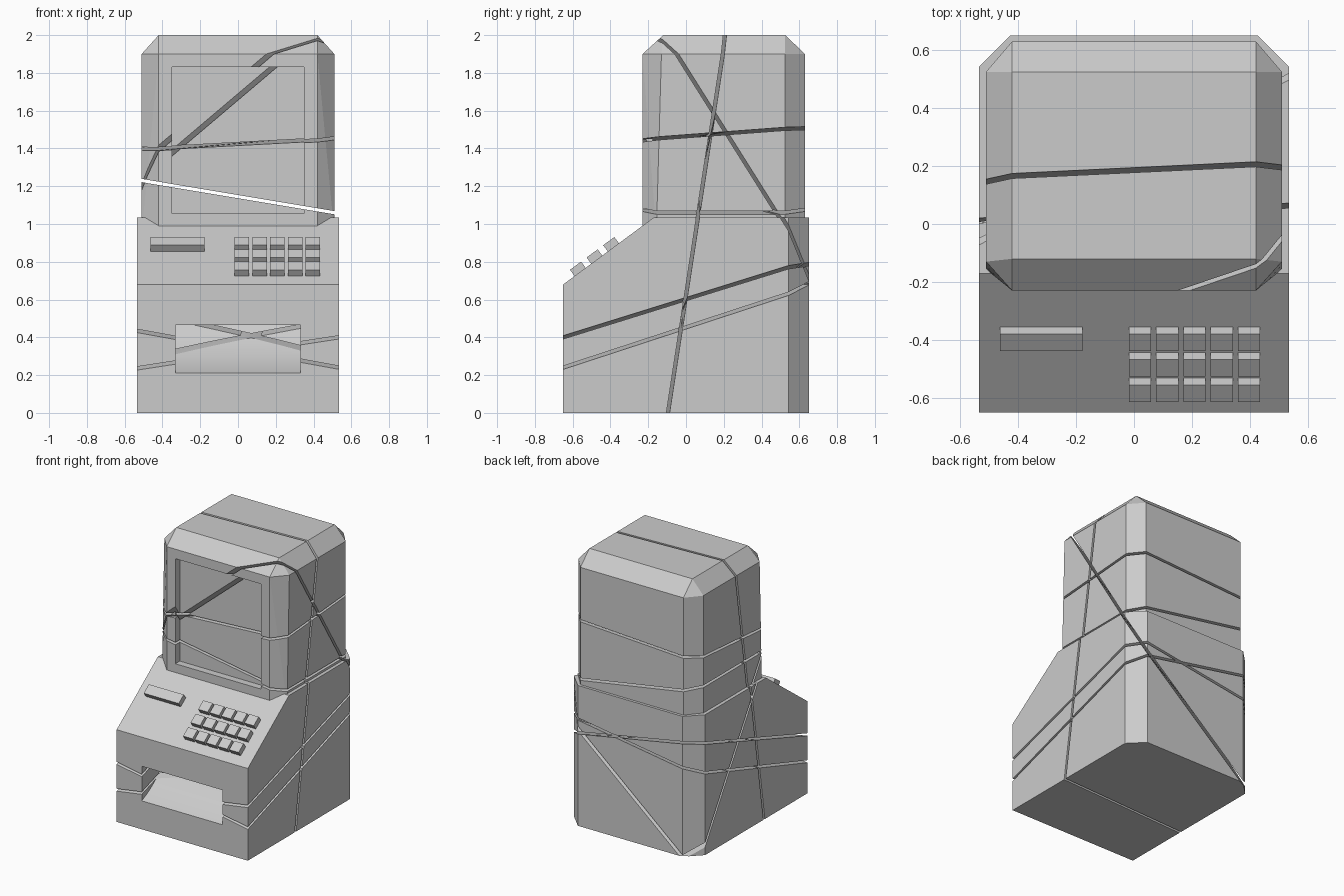
import bpy, bmesh, math
from mathutils import Vector

if "Cube" in bpy.data.objects:
    bpy.data.objects.remove(bpy.data.objects["Cube"])

GAP = 0.017          # width of the slices through the body
HIP = 0.535          # half width of the base
SLOPE = math.atan2(0.355, 0.48)


def make_object(name, bm):
    bmesh.ops.recalc_face_normals(bm, faces=bm.faces)
    mesh = bpy.data.meshes.new(name)
    bm.to_mesh(mesh)
    bm.free()
    ob = bpy.data.objects.new(name, mesh)
    bpy.context.collection.objects.link(ob)
    return ob


def extrude_profile(bm, yz, half):
    """Closed side profile (y, z) extruded across x."""
    face = bm.faces.new([bm.verts.new((-half, y, z)) for y, z in yz])
    new = bmesh.ops.extrude_face_region(bm, geom=[face])["geom"]
    bmesh.ops.translate(bm, vec=(2 * half, 0, 0),
                        verts=[v for v in new if isinstance(v, bmesh.types.BMVert)])


def box(name, lo, hi):
    bm = bmesh.new()
    bmesh.ops.create_cube(bm, size=1)
    lo, hi = Vector(lo), Vector(hi)
    for v in bm.verts:
        v.co = (lo + hi) / 2 + v.co * (hi - lo)
    return make_object(name, bm)


def slab(name, point, normal):
    """Thin tilted sheet used to slice the body."""
    ob = box(name, (-2, -2, -GAP / 2), (2, 2, GAP / 2))
    ob.location = point
    ob.rotation_euler = Vector(normal).to_track_quat('Z', 'Y').to_euler()
    ob.hide_render = True
    return ob


def cut(ob, cutters):
    bpy.context.view_layer.objects.active = ob
    for c in cutters:
        mod = ob.modifiers.new("cut", 'BOOLEAN')
        mod.operation, mod.solver, mod.object = 'DIFFERENCE', 'EXACT', c
        bpy.ops.object.modifier_apply(modifier=mod.name)


# base: side profile with chamfered rear corners
bm = bmesh.new()
extrude_profile(bm, [(-0.65, 0), (-0.65, 0.68), (-0.17, 1.035), (0.65, 1.035), (0.65, 0)], HIP)
rear = [e for e in bm.edges if all(v.co.y > 0.6 for v in e.verts)
        and abs(e.verts[0].co.z - e.verts[1].co.z) > 0.5]
bmesh.ops.bevel(bm, geom=rear, offset=0.108, segments=1, affect='EDGES')
base = make_object("base", bm)

# monitor housing: chamfered block
bm = bmesh.new()
for s in (-1, 1):
    for z, y_front in ((0.95, -0.157), (1.9, -0.13)):
        for x, y in ((0.42, -0.23), (0.51, y_front), (0.51, 0.525), (0.42, 0.63)):
            bm.verts.new((s * x, y, z))
    for y in (-0.12, 0.525):
        bm.verts.new((s * 0.42, y, 2.0))
bmesh.ops.convex_hull(bm, input=bm.verts)
bmesh.ops.dissolve_limit(bm, angle_limit=0.01, verts=bm.verts, edges=bm.edges)
monitor = make_object("monitor", bm)

# recess cutters: screen and curved scoop
screen_cutter = box("screen_cutter", (-0.35, -0.4, 1.055), (0.35, -0.178, 1.83))
p0, p1, p2 = Vector((-0.65, 0.21)), Vector((-0.44, 0.30)), Vector((-0.36, 0.465))
scoop = [(-0.7, 0.21)]
for i in range(13):
    t = i / 12
    scoop.append(tuple(p0 * (1 - t) ** 2 + p1 * 2 * t * (1 - t) + p2 * t * t))
bm = bmesh.new()
extrude_profile(bm, scoop + [(-0.7, 0.465)], 0.33)
scoop_cutter = make_object("scoop_cutter", bm)

# slices: planes z = c + a*x + b*y, and one near-vertical plane
def plane(name, c, a, b):
    return slab(name, (0, 0, c), (-a, -b, 1))

upright = slab("upright_slice", (0, 0.186 - 0.1535, 1), (-0.048, 1, -0.1535))
diagonal = plane("diagonal_slice", 1.39, 0.847, -1.59)
head_low = plane("monitor_low_slice", 1.145, -0.167, 0)
head_mid = plane("monitor_mid_slice", 1.437, 0.054, 0.075)
base_a = plane("base_slice_a", 0.52, 0.154, 0.311)
base_b = plane("base_slice_b", 0.55, -0.182, 0.328)
bpy.context.view_layer.update()

cut(base, [scoop_cutter, upright, diagonal, base_a, base_b])
cut(monitor, [screen_cutter, upright, diagonal, head_low, head_mid])
for c in (screen_cutter, scoop_cutter, upright, diagonal, head_low, head_mid, base_a, base_b):
    bpy.data.objects.remove(c)

# smooth scoop, sharp edges elsewhere
bpy.ops.object.select_all(action='DESELECT')
base.select_set(True)
bpy.context.view_layer.objects.active = base
bpy.ops.object.shade_smooth_by_angle(angle=math.radians(20))


# keys on the sloping panel
def key(name, x0, x1, y):
    ob = box(name, (-(x1 - x0) / 2, -0.0365, -0.005), ((x1 - x0) / 2, 0.0365, 0.041))
    ob.location = ((x0 + x1) / 2, y, 0.68 + (y + 0.65) * math.tan(SLOPE))
    ob.rotation_euler.x = SLOPE


for row in range(3):
    for col in range(5):
        x = -0.018 + 0.094 * col
        key(f"key_{row}_{col}", x, x + 0.077, -0.3845 - 0.088 * row)
key("wide_button", -0.462, -0.177, -0.3845)
